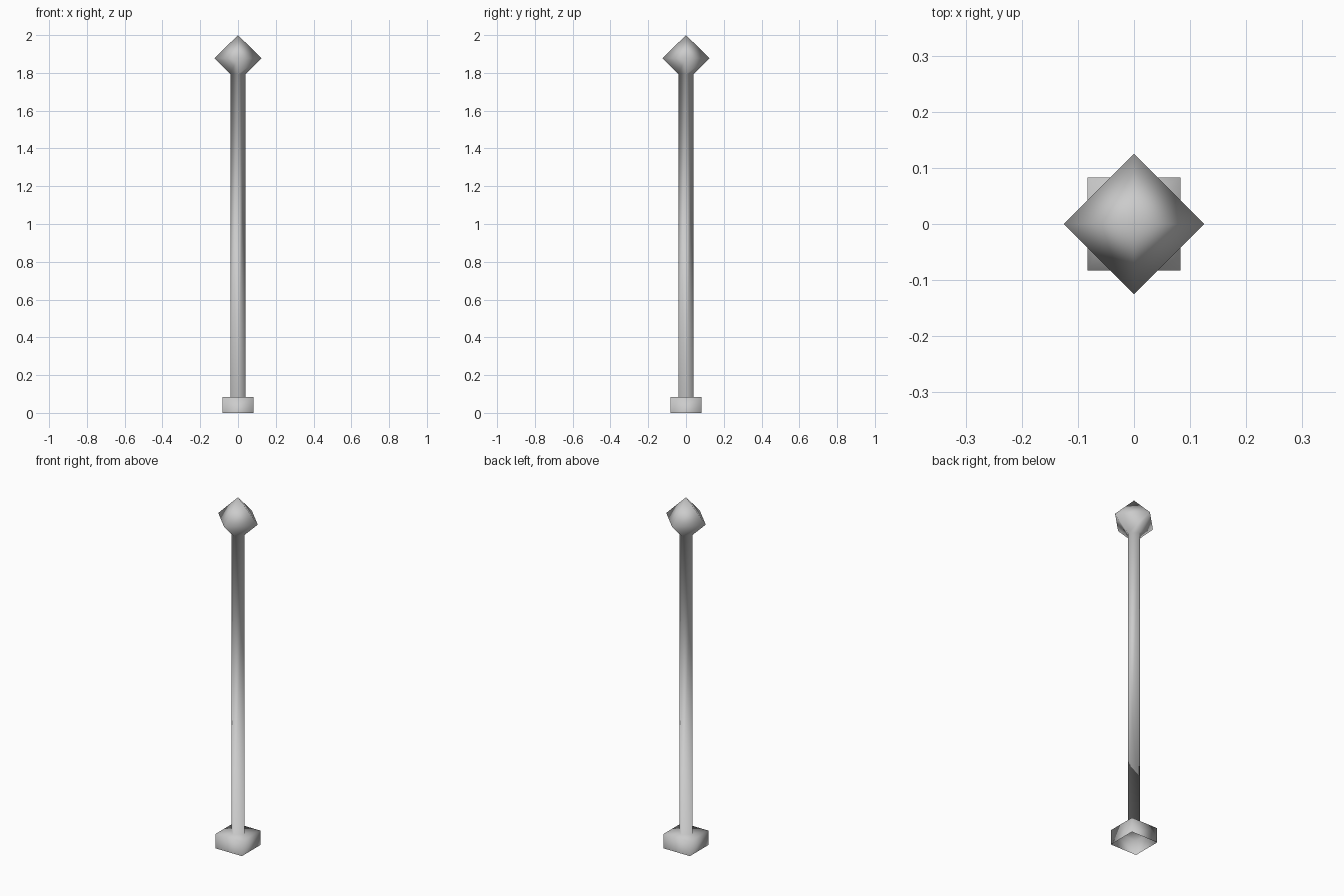
import bpy, bmesh
from math import cos, sin, pi

if "Cube" in bpy.data.objects:
    bpy.data.objects.remove(bpy.data.objects["Cube"])

bm = bmesh.new()


def ring(radius, z, turn=0.0):
    """Four-sided loop of vertices; turn=0 puts the corners on the axes."""
    return [bm.verts.new((radius * cos(turn + i * pi / 2),
                          radius * sin(turn + i * pi / 2), z)) for i in range(4)]


def skin(lower, upper):
    for i in range(4):
        j = (i + 1) % 4
        bm.faces.new((lower[i], lower[j], upper[j], upper[i]))


# Square base, open underneath
half = 0.083
base_low = ring(half * 2 ** 0.5, 0, pi / 4)
base_top = ring(half * 2 ** 0.5, 0.083, pi / 4)
skin(base_low, base_top)

# Base top joined to the shaft, which is turned 45 degrees
shaft_low = ring(0.041, 0.083)
for i in range(4):
    j = (i + 1) % 4
    bm.faces.new((base_top[i], base_top[j], shaft_low[j]))
    bm.faces.new((base_top[i], shaft_low[j], shaft_low[i]))

# Shaft and diamond finial
shaft_top = ring(0.041, 1.795)
finial_mid = ring(0.125, 1.877)
skin(shaft_low, shaft_top)
skin(shaft_top, finial_mid)
tip = bm.verts.new((0, 0, 2))
for i in range(4):
    bm.faces.new((finial_mid[i], finial_mid[(i + 1) % 4], tip))

# Smooth shading all over, as one continuous post
for f in bm.faces:
    f.smooth = True
mesh = bpy.data.meshes.new("post")
bm.to_mesh(mesh)
bm.free()
bpy.context.collection.objects.link(bpy.data.objects.new("post", mesh))
